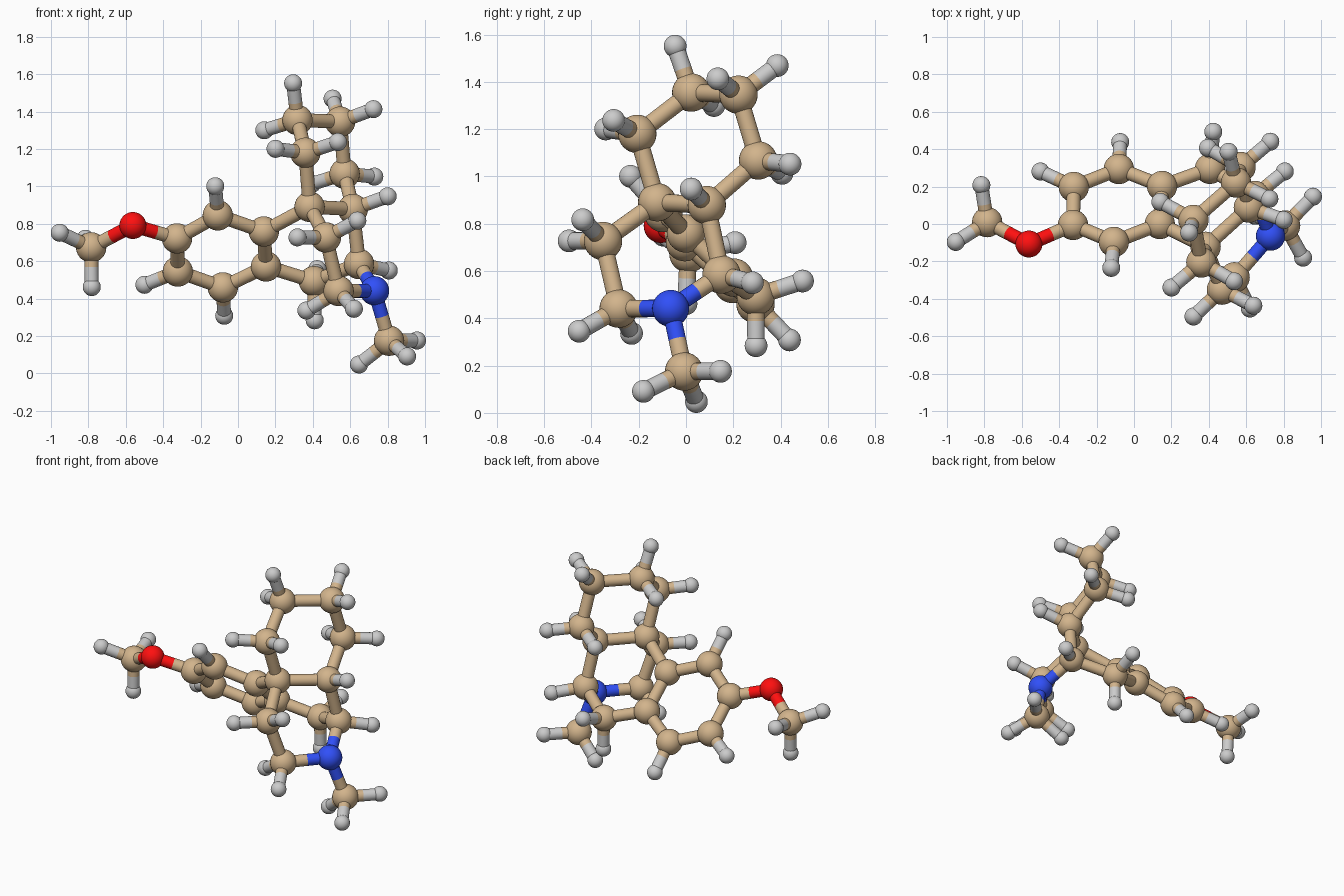
import bpy, bmesh
from math import radians, sin, cos
from mathutils import Vector

if "Cube" in bpy.data.objects:
    bpy.data.objects.remove(bpy.data.objects["Cube"])

RADIUS = {"C": 0.081, "N": 0.078, "O": 0.072, "H": 0.048}
NAME = {"C": "carbon", "N": "nitrogen", "O": "oxygen", "H": "hydrogen"}
COLOR = {"C": (0.645, 0.456, 0.263, 1), "N": (0.03, 0.08, 0.94, 1), "O": (1, 0.005, 0.005, 1)}
STICK, CH = 0.037, 0.209

# Ring and chain atoms, then the two end groups' hydrogens
ether = [(-0.562, -0.107, 0.791)]
amine = [(0.73, -0.065, 0.442)]
aromatic = [(-0.326, -0.005, 0.722), (-0.108, -0.096, 0.845), (0.138, 0.0, 0.759),
            (0.15, 0.203, 0.572), (-0.081, 0.294, 0.46), (-0.322, 0.198, 0.545)]
saturated = [(0.383, -0.122, 0.891), (0.614, 0.088, 0.879), (0.406, 0.295, 0.493),
             (0.647, 0.15, 0.585), (0.538, -0.285, 0.441), (0.47, -0.351, 0.727),
             (0.36, -0.206, 1.18), (0.318, 0.022, 1.355), (0.546, 0.222, 1.346),
             (0.57, 0.305, 1.068)]
methyl = [(-0.785, 0.01, 0.674), (0.808, -0.008, 0.175)]
methyl_h = [(-0.953, -0.096, 0.752), (-0.816, 0.208, 0.72), (-0.782, 0.0, 0.462),
            (0.647, 0.044, 0.048), (0.957, 0.146, 0.176), (0.904, -0.18, 0.091)]

atoms = []
for kind, group in (("O", ether), ("N", amine), ("C", aromatic), ("C", saturated), ("C", methyl)):
    atoms += [(kind, Vector(p)) for p in group]

# Bonds between heavy atoms follow from their spacing
bonds = [(a, b) for i, a in enumerate(atoms) for b in atoms[i + 1:]
         if (a[1] - b[1]).length < 0.36]


def neighbours(p):
    return [(b[1] if a[1] is p else a[1]) for a, b in bonds if a[1] is p or b[1] is p]


# Remaining hydrogens are placed opposite the existing bonds
hydrogens = []
for kind, p in atoms[2:18]:
    dirs = [(q - p).normalized() for q in neighbours(p)]
    away = -sum(dirs, Vector()).normalized()
    flat = (kind, p) in atoms[2:8]
    if flat and len(dirs) == 2 or not flat and len(dirs) == 3:
        hydrogens.append(((kind, p), p + away * CH))
    elif not flat and len(dirs) == 2:
        side = dirs[0].cross(dirs[1]).normalized()
        for s in (-1, 1):
            a = radians(53.8)
            hydrogens.append(((kind, p), p + CH * (away * cos(a) + side * s * sin(a))))
for i, q in enumerate(methyl_h):
    hydrogens.append((atoms[18 + i // 3], Vector(q)))
for parent, q in hydrogens:
    h = ("H", q)
    atoms.append(h)
    bonds.append((parent, h))

# Shared ball and stick meshes, one pair per element
balls, sticks = {}, {}
for k in RADIUS:
    for store, part in ((balls, "ball"), (sticks, "stick")):
        bm = bmesh.new()
        if part == "ball":
            bmesh.ops.create_uvsphere(bm, u_segments=32, v_segments=20, radius=RADIUS[k])
        else:
            bmesh.ops.create_cone(bm, cap_ends=False, segments=24,
                                  radius1=STICK, radius2=STICK, depth=1)
        for f in bm.faces:
            f.smooth = True
        store[k] = bpy.data.meshes.new(f"{NAME[k]}_{part}")
        bm.to_mesh(store[k])
        bm.free()
    if k in COLOR:
        mat = bpy.data.materials.new(f"{NAME[k]}_color")
        mat.diffuse_color = COLOR[k]
        mat.use_nodes = True
        mat.node_tree.nodes["Principled BSDF"].inputs["Base Color"].default_value = mat.diffuse_color
        balls[k].materials.append(mat)
        sticks[k].materials.append(mat)


def place(name, mesh, loc):
    ob = bpy.data.objects.new(name, mesh)
    ob.location = loc
    bpy.context.collection.objects.link(ob)
    return ob


# Atom balls
for i, (k, p) in enumerate(atoms):
    place(f"{NAME[k]}_atom_{i + 1}", balls[k], p)

# Two-tone bond sticks, each half in its own atom's colour
for i, (a, b) in enumerate(bonds):
    mid = (a[1] + b[1]) / 2
    for (k, p), end in ((a, "start"), (b, "end")):
        ob = place(f"bond_{i + 1}_{end}", sticks[k], (p + mid) / 2)
        ob.rotation_euler = (mid - p).to_track_quat("Z", "Y").to_euler()
        ob.scale = (1, 1, (mid - p).length)
